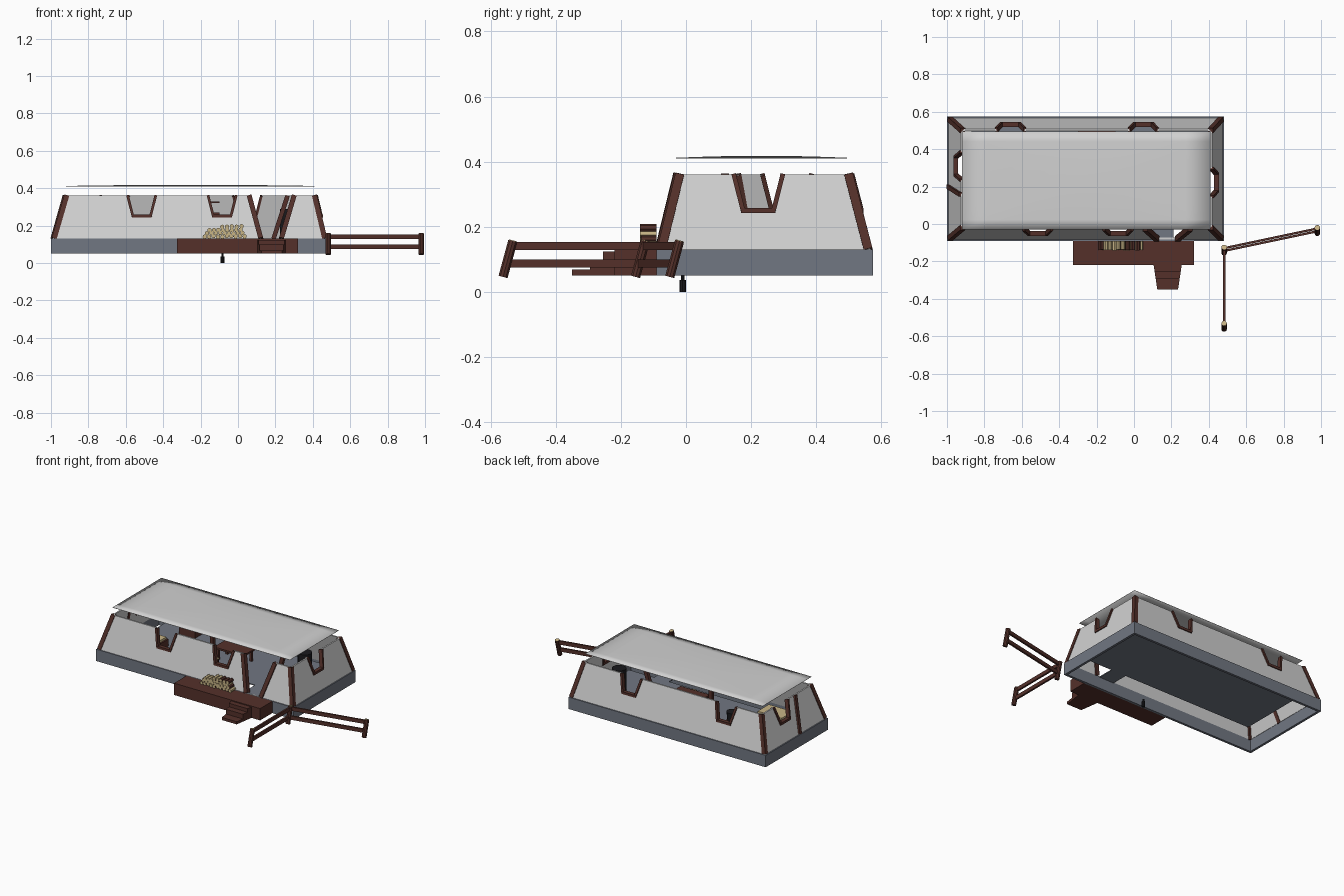
import bpy, bmesh, math, random
from mathutils import Vector, Matrix

if "Cube" in bpy.data.objects:
    bpy.data.objects.remove(bpy.data.objects["Cube"])
random.seed(4)

def mat(name, c):
    m = bpy.data.materials.new(name)
    m.diffuse_color = (*c, 1)
    m.use_nodes = True
    m.node_tree.nodes["Principled BSDF"].inputs["Base Color"].default_value = m.diffuse_color
    return m
GREY = mat("light grey plaster", (.64, .64, .64))
SLATE = mat("slate", (.165, .184, .223))
BROWN = mat("dark brown wood", (.089, .03, .023))
CREAM = mat("cut wood cream", (.58, .46, .24))
BLACK = mat("black iron", (.01, .01, .012))

def finish(bm, name, *mats):
    bmesh.ops.recalc_face_normals(bm, faces=bm.faces)
    me = bpy.data.meshes.new(name)
    bm.to_mesh(me)
    bm.free()
    for m in mats:
        me.materials.append(m)
    ob = bpy.data.objects.new(name, me)
    bpy.context.collection.objects.link(ob)
    return ob

def box(name, x0, x1, y0, y1, z0, z1, m):
    bm = bmesh.new()
    M = Matrix.Translation(((x0+x1)/2, (y0+y1)/2, (z0+z1)/2)) @ Matrix.Diagonal((x1-x0, y1-y0, z1-z0, 1))
    bmesh.ops.create_cube(bm, size=1, matrix=M)
    return finish(bm, name, m)

def basis(p, q, n):
    z = (q - p).normalized()
    y = (n - z * n.dot(z)).normalized()
    x = y.cross(z)
    return Matrix.Translation((p + q) / 2) @ Matrix((x, y, z)).transposed().to_4x4()

def beam(name, p, q, w, d, n=(0, 1, 0), m=BROWN):
    p, q = Vector(p), Vector(q)
    bm = bmesh.new()
    M = basis(p, q, Vector(n)) @ Matrix.Diagonal((w, d, (q - p).length, 1))
    bmesh.ops.create_cube(bm, size=1, matrix=M)
    return finish(bm, name, m)

def rod(name, p, q, r, sides, m, cap=None, r2=None):
    # round bar; end faces may take a second colour
    p, q = Vector(p), Vector(q)
    ax = (q - p).normalized()
    n = Vector((0, 0, 1)) if abs(ax.z) < .7 else Vector((1, 0, 0))
    bm = bmesh.new()
    bmesh.ops.create_cone(bm, cap_ends=True, segments=sides, radius1=r, radius2=r if r2 is None else r2,
                          depth=(q - p).length, matrix=basis(p, q, n))
    bm.normal_update()
    if cap:
        for f in bm.faces:
            if abs(f.normal.dot(ax)) > .9:
                f.material_index = 1
    return finish(bm, name, m, cap or m)

# foundation ring
bm = bmesh.new()
loops = []
for inset, z in ((0, .05), (0, .13), (.016, .13), (.016, .05)):
    loops.append([bm.verts.new(c) for c in ((-1+inset, -.09+inset, z), (.48-inset, -.09+inset, z),
                                            (.48-inset, .575-inset, z), (-1+inset, .575-inset, z))])
for i in range(4):
    a, b = loops[i], loops[(i + 1) % 4]
    for k in range(4):
        bm.faces.new((a[k], a[(k+1) % 4], b[(k+1) % 4], b[k]))
finish(bm, "foundation", SLATE)

# leaning walls with notches for windows and door
Z0, Z1, T = .13, .36, .01
def lerp(a, b, z):
    return a + (b - a) * (z - Z0) / (Z1 - Z0)
XL, XR, YF, YB = (-.992, -.925), (.473, .418), (-.084, -.028), (.568, .508)

def wall(name, along_x, plane, ends, inward, notches):
    def P(u, z, off=0):
        v = lerp(*plane, z) + off * inward
        return Vector((u, v, z)) if along_x else Vector((v, u, z))
    pts = [(ends[0][0], Z0), (ends[1][0], Z0), (ends[1][1], Z1)]
    for t0, t1, b0, b1, zb in sorted(notches, reverse=True):
        pts += [(t1, Z1), (b1, zb), (b0, zb), (t0, Z1)]
    pts.append((ends[0][1], Z1))
    bm = bmesh.new()
    o = [bm.verts.new(P(u, z)) for u, z in pts]
    i = [bm.verts.new(P(u, z, T)) for u, z in pts]
    bm.faces.new(o)
    bm.faces.new(i)
    for k in range(len(pts)):
        j = (k + 1) % len(pts)
        bm.faces.new((o[k], o[j], i[j], i[k]))
    finish(bm, name, GREY)
    # frames round the notches
    n = (0, 1, 0) if along_x else (1, 0, 0)
    for t0, t1, b0, b1, zb in notches:
        door = zb < .15
        w, d = (.026, .03) if door else (.014, .026)
        part = "door_post" if door else "window_frame"
        for t, b in ((t0, b0), (t1, b1)):
            beam(part, P(b, zb, .004), P(t, Z1, .004), w, d, n)
        if not door:
            beam("window_sill", P(b0-.006, zb, .004), P(b1+.006, zb, .004), .016, .026, n)

def win(c, zb=.25):
    return (c-.075, c+.075, c-.047, c+.047, zb)
wall("front_wall", True, YF, (XL, XR), 1, [win(-.515), win(-.085), (.06, .3, .122, .232, .132)])
wall("back_wall", True, YB, (XL, XR), -1, [win(-.66), win(.05)])
wall("right_wall", False, XR, (YF, YB), -1, [win(.222)])
wall("left_wall", False, XL, (YF, YB), 1, [win(.31)])

# corner posts
for X in (XL, XR):
    for Y in (YF, YB):
        sx, sy = (1 if X is XL else -1), (1 if Y is YF else -1)
        beam("corner_post", (X[0]+sx*.009, Y[0]+sy*.009, Z0), (X[1]+sx*.009, Y[1]+sy*.009, Z1), .027, .027)
beam("left_wall_post", (-.99, .2, Z0), (-.925, .158, Z1), .024, .024, (1, 0, 0))

# gently domed floating roof sheet
bm = bmesh.new()
bmesh.ops.create_grid(bm, x_segments=10, y_segments=10, size=1)
for v in bm.verts:
    x, y = v.co.x, v.co.y
    v.co = Vector((-.255 + .665*x, .232 + .262*y, .412 + .006*(1 - max(x*x, y*y))))
roof = finish(bm, "roof", GREY)
for f in roof.data.polygons:
    f.use_smooth = True
s = roof.modifiers.new("thickness", "SOLIDIFY")
s.thickness = .002

# floor and entrance strip
box("floor", -.87, .4, .04, .53, .126, .132, SLATE)
box("entrance_floor", .1, .21, -.08, .04, .126, .132, SLATE)

# porch deck and tapered steps
box("porch", -.325, .32, -.22, -.09, .05, .13, BROWN)
for k, (y0, z) in enumerate(((-.255, .124), (-.295, .1), (-.35, .068))):
    bm = bmesh.new()
    bmesh.ops.create_cube(bm, size=1)
    for v in bm.verts:
        front = v.co.y < 0
        y = y0 if front else -.22
        hw = .075 - (-.22 - y) * .15
        v.co = Vector((.18 + math.copysign(hw, v.co.x), y, z if v.co.z > 0 else .05))
    finish(bm, "step", BROWN)

# firewood stack
r = .0118
for row, (n, start) in enumerate(((10, -.178), (9, -.166), (8, -.152), (5, -.085))):
    for k in range(n):
        x = start + k * (.0237 if row < 3 else .026)
        z = .13 + r + row * .0175 + random.uniform(-.002, .002)
        bark = BROWN if random.random() < .45 else CREAM
        rod("firewood", (x, -.138 + random.uniform(-.003, .003), z), (x, -.09, z), r, 7, bark, CREAM)

# fence: leaning posts with cut tops, two rails per span
posts = [(.482, -.562), (.482, -.155), (.98, -.05)]
lean = Vector((0, .03, .11))
for x, y in posts:
    b = Vector((x, y, .046))
    rod("fence_post", b, b + lean, .015, 10, BROWN)
    rod("fence_post_top", b + lean, b + lean * 1.02, .0135, 10, CREAM)
for (xa, ya), (xb, yb) in zip(posts, posts[1:]):
    for t in (.37, .86):
        o = Vector((0, 0, .046)) + lean * t
        beam("fence_rail", Vector((xa, ya, 0)) + o, Vector((xb, yb, 0)) + o, .012, .025, (0, 0, 1))

# lantern hanging below
rod("lantern", (-.083, -.01, 0), (-.083, -.01, .036), .011, 10, BLACK)
rod("lantern_top", (-.083, -.01, .036), (-.083, -.01, .052), .006, 10, BLACK)

# interior: posts, stove, pot, table, stools, shelf and bed
beam("inner_post", (.19, .12, Z0), (.265, .12, Z1), .024, .024)
beam("inner_post", (-.4, .3, Z0), (-.4, .3, Z1), .024, .024)
rod("stove", (.27, .33, .132), (.27, .33, .29), .045, 12, BLACK)
rod("pot", (-.65, .43, .2), (-.65, .43, .28), .03, 12, BLACK, r2=.038)
box("pot_stand", -.71, -.59, .38, .48, .132, .2, BROWN)
box("table_top", -.32, -.1, .2, .33, .205, .217, BROWN)
for x in (-.3, -.12):
    for y in (.215, .315):
        box("table_leg", x-.008, x+.008, y-.008, y+.008, .132, .205, BROWN)
for x in (-.27, -.15):
    rod("stool", (x, .14, .132), (x, .14, .175), .024, 9, BROWN, CREAM)
box("bed_frame", -.86, -.66, .06, .2, .132, .18, BROWN)
box("mattress", -.85, -.67, .07, .19, .18, .195, CREAM)
for z in (.2, .26, .32):
    box("shelf", -.3, -.1, .455, .51, z, z + .01, BROWN)
